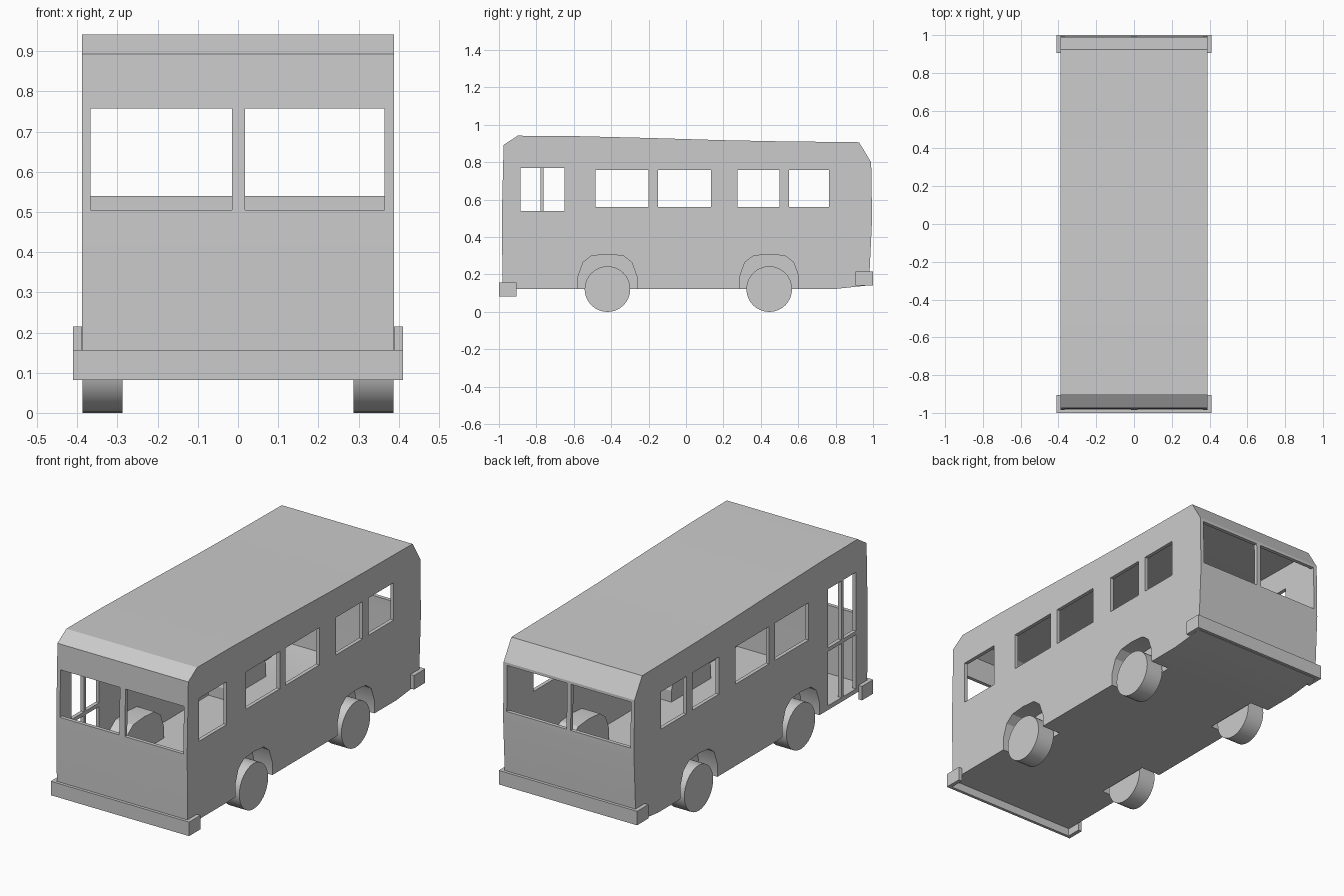
import bpy, bmesh, math

if "Cube" in bpy.data.objects:
    bpy.data.objects.remove(bpy.data.objects["Cube"])

W = 0.388   # half width of the body
T = 0.02    # wall thickness


def make(name, prisms):
    """Object from prisms, each an outline of (y, z) points extruded from x0 to x1."""
    bm = bmesh.new()
    for pts, x0, x1 in prisms:
        f = bm.faces.new([bm.verts.new((x0, y, z)) for y, z in pts])
        r = bmesh.ops.extrude_face_region(bm, geom=[f])
        verts = [v for v in r["geom"] if isinstance(v, bmesh.types.BMVert)]
        bmesh.ops.translate(bm, vec=(x1 - x0, 0, 0), verts=verts)
    bmesh.ops.recalc_face_normals(bm, faces=bm.faces)
    me = bpy.data.meshes.new(name)
    bm.to_mesh(me)
    bm.free()
    ob = bpy.data.objects.new(name, me)
    bpy.context.collection.objects.link(ob)
    return ob


def rect(y0, y1, z0, z1):
    return [(y0, z0), (y1, z0), (y1, z1), (y0, z1)]


def cut(ob, cutter):
    """Subtract the cutter and remove it."""
    cutter.hide_render = True
    m = ob.modifiers.new("cut", 'BOOLEAN')
    m.operation, m.solver, m.object = 'DIFFERENCE', 'EXACT', cutter
    dg = bpy.context.evaluated_depsgraph_get()
    me = bpy.data.meshes.new_from_object(ob.evaluated_get(dg))
    ob.modifiers.clear()
    ob.data = me
    bpy.data.objects.remove(cutter)


def smooth(ob, deg=20):
    bpy.ops.object.select_all(action='DESELECT')
    ob.select_set(True)
    bpy.context.view_layer.objects.active = ob
    bpy.ops.object.shade_smooth_by_angle(angle=math.radians(deg))


AXLES = (-0.42, 0.445)
ARCH = [(-0.157, 0.19), (-0.13, 0.265), (-0.085, 0.3), (0, 0.308),
        (0.085, 0.3), (0.13, 0.265), (0.157, 0.19)]


def arches(grow, x0, x1):
    """Wheel arch prisms on both sides, enlarged by grow."""
    out = []
    for c in AXLES:
        k = 1 + grow / 0.157
        pts = [(c + y * k, z + grow) for y, z in ARCH]
        pts = [(pts[0][0], 0.05)] + pts + [(pts[-1][0], 0.05)]
        out += [(pts, s * x0, s * x1) for s in (-1, 1)]
    return out


# Body shell, hollow inside apart from the wheel wells
body = make("body", [([(-0.98, 0.122), (0.79, 0.122), (0.978, 0.142), (0.995, 0.5),
                       (0.99, 0.8), (0.925, 0.907), (0.5, 0.912), (0.2, 0.918),
                       (-0.2, 0.93), (-0.6, 0.94), (-0.9, 0.942), (-0.975, 0.893),
                       (-0.985, 0.5)], -W, W)])
void = make("void", [([(-0.96, 0.142), (0.79, 0.142), (0.959, 0.16), (0.975, 0.5),
                       (0.97, 0.795), (0.914, 0.887), (0.2, 0.898),
                       (-0.6, 0.92), (-0.893, 0.922), (-0.956, 0.882),
                       (-0.965, 0.5)], -W + T, W - T)])
cut(void, make("well_space", arches(0.012, 0.263, 0.42)))
cut(body, void)
cut(body, make("well_cut", arches(0, 0.275, 0.42)))

# Side windows on both sides, driver window on the right
side = [(rect(a, b, 0.56, 0.76), s * 0.33, s * 0.45) for s in (-1, 1)
        for a, b in ((-0.485, -0.2), (-0.15, 0.135), (0.275, 0.5), (0.55, 0.765))]
side.append((rect(-0.885, -0.65, 0.54, 0.77), 0.33, 0.45))
# Four door openings on the left, leaving the frame bars
side += [(rect(a, b, c, d), -0.45, -0.33)
         for a, b in ((-0.885, -0.778), (-0.762, -0.65))
         for c, d in ((0.145, 0.435), (0.455, 0.77))]
cut(body, make("side_openings", side))

# Windscreen and rear window, two panes each
cut(body, make("end_openings", [
    (rect(-1.1, -0.93, 0.505, 0.757), -0.367, -0.015),
    (rect(-1.1, -0.93, 0.505, 0.757), 0.018, 0.365),
    (rect(0.93, 1.1, 0.54, 0.785), -0.367, -0.012),
    (rect(0.93, 1.1, 0.54, 0.785), 0.012, 0.367)]))
smooth(body)

# Wheels
for c, end in zip(AXLES, ("front", "rear")):
    for s, name in ((-1, "left"), (1, "right")):
        bpy.ops.mesh.primitive_cylinder_add(
            vertices=32, radius=0.122, depth=0.1,
            location=(s * 0.337, c, 0.122), rotation=(0, math.pi / 2, 0))
        wheel = bpy.context.object
        wheel.name = f"{end}_{name}_wheel"
        smooth(wheel, 30)

# Wrap-around bumpers, hollow behind
for name, s, z0, z1 in (("front_bumper", -1, 0.082, 0.157), ("rear_bumper", 1, 0.14, 0.215)):
    b = make(name, [(rect(s * 0.905, s * 1.0, z0, z1), -0.41, 0.41)])
    cut(b, make("bumper_cut", [(rect(s * 0.85, s * 0.984, z0 - 0.1, z1 + 0.1), -0.389, 0.389)]))
